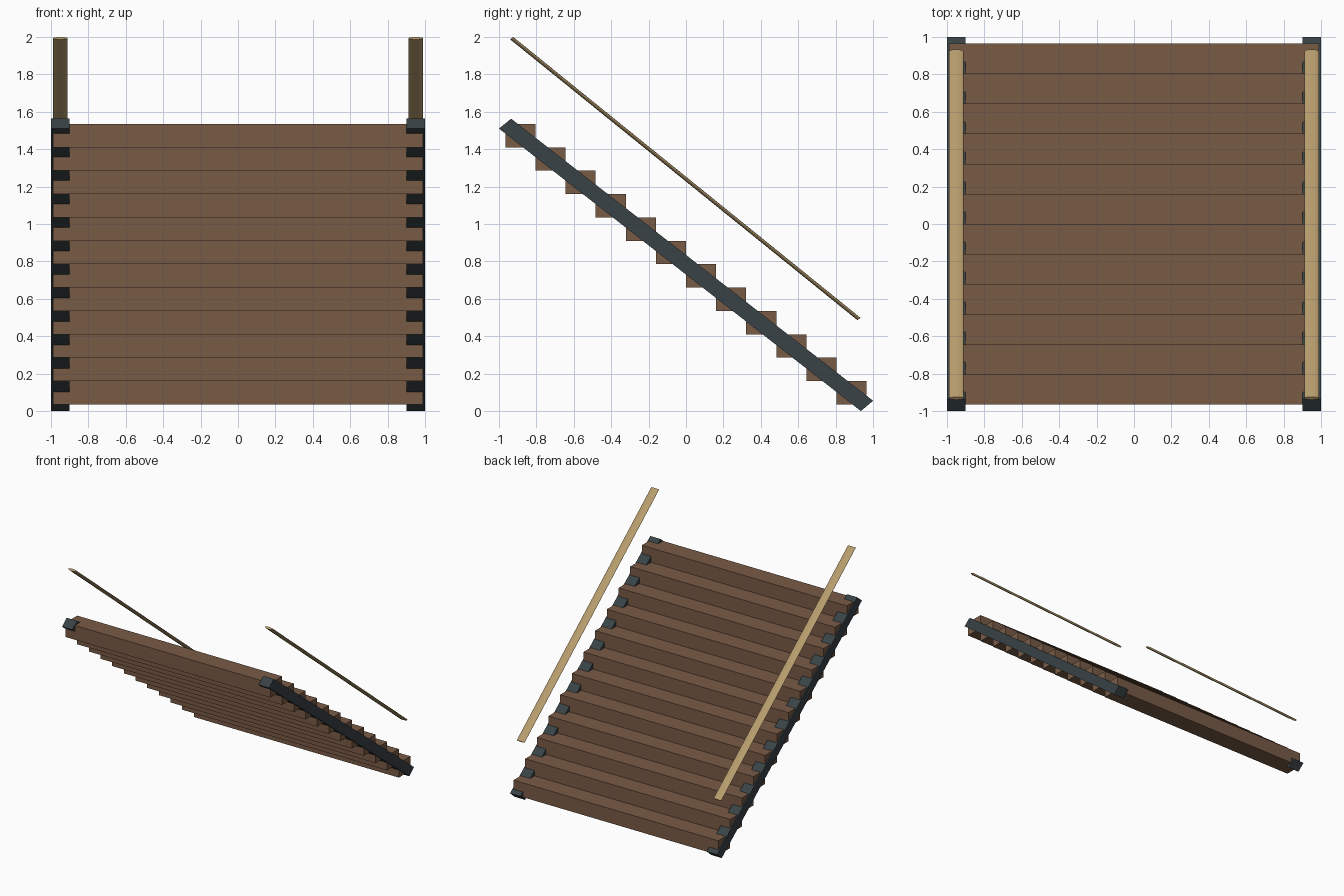
import bpy, bmesh, math
from mathutils import Vector

if "Cube" in bpy.data.objects:
    bpy.data.objects.remove(bpy.data.objects["Cube"])


def material(name, rgb):
    m = bpy.data.materials.new(name)
    m.diffuse_color = (*rgb, 1)
    m.use_nodes = True
    m.node_tree.nodes["Principled BSDF"].inputs["Base Color"].default_value = m.diffuse_color
    return m


WOOD = material("brown_wood", (0.19, 0.105, 0.062))
STEEL = material("dark_steel", (0.040, 0.054, 0.061))
PALE = material("pale_wood", (0.47, 0.33, 0.15))


def loft(name, ring, offset, mat):
    """Sweep a closed ring along a straight offset into a capped solid."""
    bm = bmesh.new()
    face = bm.faces.new([bm.verts.new(p) for p in ring])
    ext = bmesh.ops.extrude_face_region(bm, geom=[face], use_keep_orig=True)
    verts = [g for g in ext["geom"] if isinstance(g, bmesh.types.BMVert)]
    bmesh.ops.translate(bm, verts=verts, vec=offset)
    bmesh.ops.recalc_face_normals(bm, faces=bm.faces)
    me = bpy.data.meshes.new(name)
    bm.to_mesh(me)
    bm.free()
    me.materials.append(mat)
    ob = bpy.data.objects.new(name, me)
    bpy.context.collection.objects.link(ob)
    return ob


# Treads: twelve boxes touching corner to corner
COUNT, DEPTH, RISE = 12, 0.161, 0.125
for i in range(COUNT):
    y0 = -COUNT * DEPTH / 2 + i * DEPTH
    z1 = 1.535 - i * RISE
    ring = [(-0.99, y, z) for y, z in
            ((y0, z1), (y0 + DEPTH, z1), (y0 + DEPTH, z1 - RISE), (y0, z1 - RISE))]
    loft(f"tread_{i + 1}", ring, Vector((1.98, 0, 0)), WOOD)

for side, s in (("left", -1), ("right", 1)):
    # Sloping side stringer
    profile = [(-1, 1.51), (-0.935, 1.563), (1, 0.055), (0.935, 0)]
    loft(f"{side}_stringer", [(s * 0.9, y, z) for y, z in profile],
         Vector((s * 0.1, 0, 0)), STEEL)

    # Flattened oval handrail
    top, bottom = Vector((s * 0.95, -0.932, 1.9935)), Vector((s * 0.95, 0.925, 0.492))
    ring = []
    for k in range(16):
        a = math.tau * k / 16
        ring.append(top + Vector((0.038 * math.cos(a), 0.008 * math.sin(a),
                                  0.0065 * math.sin(a))))
    loft(f"{side}_handrail", ring, bottom - top, PALE)
